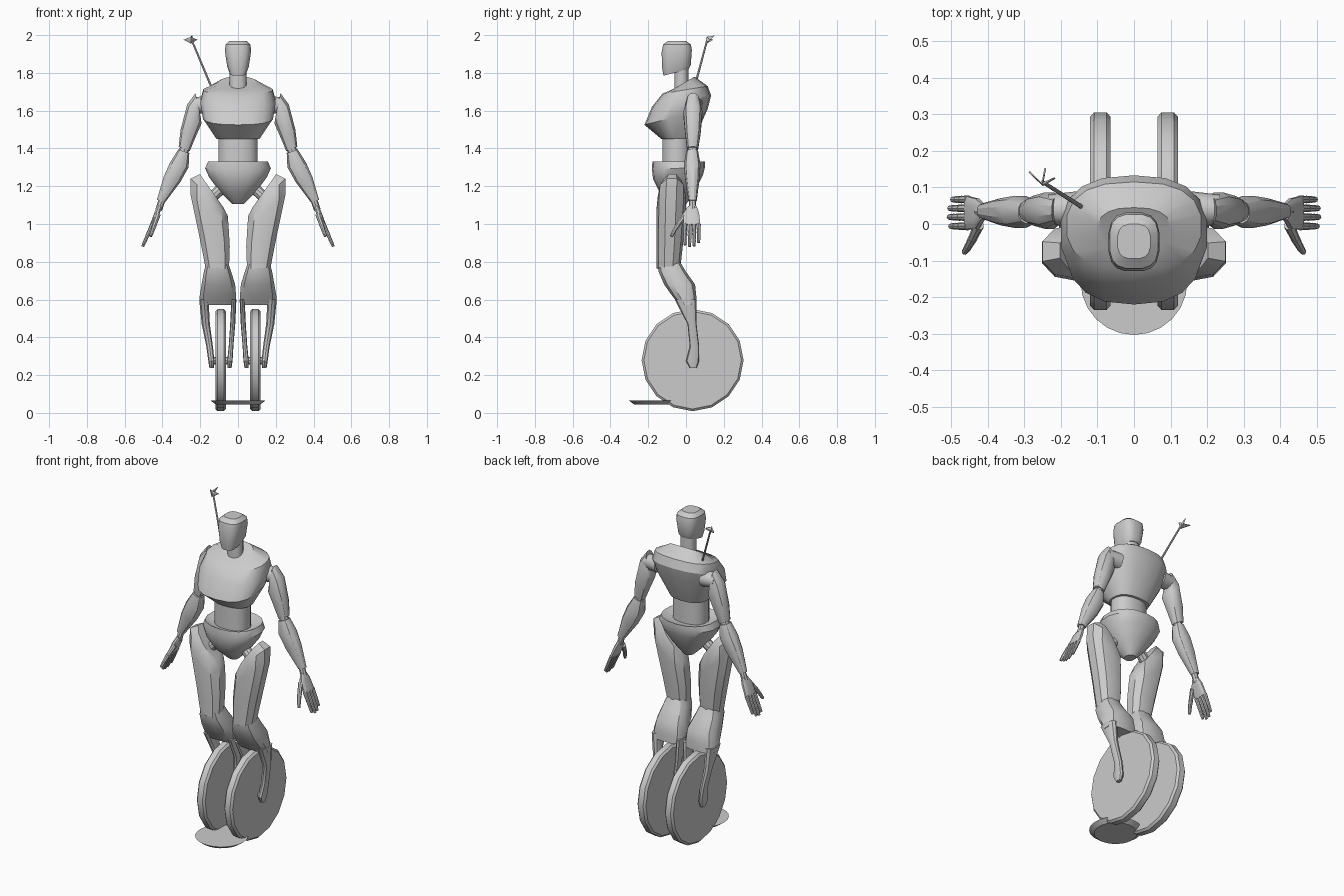
import bpy, bmesh, math
from mathutils import Vector

cube = bpy.data.objects.get("Cube")
if cube:
    bpy.data.objects.remove(cube, do_unlink=True)

GREY = (0.6, 0.6, 0.6, 1)
mat = bpy.data.materials.new("plain grey")
mat.use_nodes = True
mat.diffuse_color = GREY
mat.node_tree.nodes["Principled BSDF"].inputs["Base Color"].default_value = GREY


def finish(name, bm, angle=32):
    bmesh.ops.recalc_face_normals(bm, faces=bm.faces)
    mesh = bpy.data.meshes.new(name)
    bm.to_mesh(mesh)
    bm.free()
    mesh.materials.append(mat)
    obj = bpy.data.objects.new(name, mesh)
    bpy.context.collection.objects.link(obj)
    bpy.ops.object.select_all(action='DESELECT')
    obj.select_set(True)
    bpy.context.view_layer.objects.active = obj
    bpy.ops.object.shade_smooth_by_angle(angle=math.radians(angle))
    return obj


def limb_ring(x0, z0, x1, z1, yf, yb):
    """Ring spanning an inner and an outer point, tilted sideways."""
    return (Vector(((x0 + x1) / 2, (yf + yb) / 2, (z0 + z1) / 2)),
            Vector(((x1 - x0) / 2, 0, (z1 - z0) / 2)), Vector((0, (yb - yf) / 2, 0)))


def body_ring(w, yf, zf, yb, zb):
    """Symmetric ring of half width w, tilted front to back."""
    return (Vector((0, (yf + yb) / 2, (zf + zb) / 2)),
            Vector((w, 0, 0)), Vector((0, (yb - yf) / 2, (zb - zf) / 2)))


def loft(name, rings, sides=12, power=2.3, side=1, angle=32):
    bm = bmesh.new()
    loops = []
    for c, a, b in rings:
        loop = []
        for i in range(sides):
            t = 2 * math.pi * (i + 0.5) / sides
            u, v = (math.copysign(abs(f) ** (2 / power), f) for f in (math.cos(t), math.sin(t)))
            p = c + a * u + b * v
            loop.append(bm.verts.new((p.x * side, p.y, p.z)))
        loops.append(loop)
    for lo, hi in zip(loops, loops[1:]):
        for i in range(sides):
            j = (i + 1) % sides
            bm.faces.new((lo[i], lo[j], hi[j], hi[i]))
    bm.faces.new(loops[0])
    bm.faces.new(loops[-1])
    return finish(name, bm, angle)


def add_strut(bm, p, q, r0, r1, sides=8, side=1):
    """Tapered round bar from p to q."""
    p, q = (Vector((v[0] * side, v[1], v[2])) for v in (p, q))
    rot = (q - p).to_track_quat('Z', 'Y').to_matrix().to_4x4()
    rot.translation = (p + q) / 2
    bmesh.ops.create_cone(bm, cap_ends=True, segments=sides, radius1=r0, radius2=r1,
                          depth=(q - p).length, matrix=rot)


def strut(name, *args, **kw):
    bm = bmesh.new()
    add_strut(bm, *args, **kw)
    return finish(name, bm)


# Head, neck and trunk
loft("head", [body_ring(*r) for r in (
    (.045, -.12, 1.785, .015, 1.82), (.058, -.128, 1.83, .026, 1.84),
    (.07, -.13, 1.91, .032, 1.92), (.067, -.122, 1.95, .027, 1.95),
    (.045, -.095, 1.97, .0, 1.97))], sides=16, power=3)
loft("neck", [body_ring(.045, -.062, z, .012, z) for z in (1.68, 1.83)], 14)
loft("torso", [body_ring(*r) for r in (
    (.115, -.13, 1.45, .045, 1.45), (.188, -.22, 1.525, .115, 1.61),
    (.202, -.18, 1.62, .133, 1.68), (.185, -.125, 1.69, .115, 1.73),
    (.10, -.075, 1.71, .045, 1.78))], sides=18, power=2.5)
loft("waist", [body_ring(.105, -.127, z, .03, z) for z in (1.29, 1.47)], 16)
loft("pelvis", [body_ring(*r) for r in (
    (.03, -.07, 1.105, .0, 1.105), (.10, -.14, 1.17, .05, 1.18),
    (.155, -.175, 1.24, .09, 1.26), (.176, -.18, 1.29, .10, 1.30),
    (.16, -.178, 1.33, .10, 1.33), (.115, -.14, 1.31, .04, 1.31))], sides=18)

# Shoulder aerial with a small folded vane
strut("aerial", (-.145, .048, 1.735), (-.25, .115, 1.985), .006, .005)
bm = bmesh.new()
root, top, outer, inner, back = (bm.verts.new(v) for v in (
    (-.25, .108, 1.955), (-.252, .112, 1.99), (-.285, .145, 1.975),
    (-.217, .128, 1.975), (-.245, .153, 1.998)))
for tri in ((root, top, outer), (root, inner, top), (root, top, back)):
    bm.faces.new(tri)
vane = finish("aerial_vane", bm)
thick = vane.modifiers.new("thickness", 'SOLIDIFY')
thick.thickness = .005

# Standing dish in front of the wheels
strut("front_dish", (0, -.157, .045), (0, -.157, .066), .118, .146, sides=24)

for side, tag in ((1, "left_"), (-1, "right_")):
    # Arm
    strut(tag + "shoulder_joint", (.15, .04, 1.63), (.235, .04, 1.63), .05, .04, sides=12, side=side)
    loft(tag + "upper_arm", [limb_ring(*r) for r in (
        (.197, 1.56, .225, 1.695, .0, .075), (.192, 1.53, .27, 1.635, -.015, .088),
        (.225, 1.455, .305, 1.50, -.005, .078), (.255, 1.385, .315, 1.41, .005, .065))],
        side=side)
    strut(tag + "elbow", (.275, .034, 1.42), (.30, .034, 1.35), .026, .026, side=side)
    loft(tag + "forearm", [limb_ring(*r) for r in (
        (.257, 1.375, .317, 1.395, .0, .065), (.26, 1.30, .362, 1.325, -.012, .078),
        (.305, 1.22, .395, 1.25, -.005, .072), (.385, 1.115, .43, 1.128, .013, .057))],
        side=side)

    # Hand
    strut(tag + "wrist", (.40, .035, 1.135), (.42, .034, 1.075), .018, .018, side=side)
    loft(tag + "palm", [limb_ring(*r) for r in (
        (.402, 1.09, .425, 1.098, .012, .056), (.414, 1.055, .442, 1.063, -.013, .07),
        (.444, .992, .465, 1.0, -.016, .077))], power=3, side=side)
    bm = bmesh.new()
    for y, length in ((-.006, .92), (.019, 1), (.043, .97), (.067, .82)):
        knuckle, tip = Vector((.453, y, 1.0)), Vector((.505, y, .88))
        tip = knuckle.lerp(tip, length)
        joints = [knuckle.lerp(tip, t) for t in (0, .42, .73, 1)]
        for k in range(3):
            add_strut(bm, joints[k], joints[k + 1], .0115 - .001 * k, .0095 - .001 * k, side=side)
    thumb = [(.424, -.003, 1.05), (.441, -.04, 1.0), (.453, -.062, .965), (.463, -.077, .935)]
    for k in range(3):
        add_strut(bm, thumb[k], thumb[k + 1], .015 - .002 * k, .012 - .002 * k, side=side)
    finish(tag + "fingers", bm)

    # Leg
    strut(tag + "hip_joint", (.05, -.05, 1.225), (.16, -.07, 1.12), .03, .03, sides=10, side=side)
    loft(tag + "thigh", [limb_ring(*r) for r in (
        (.075, 1.085, .205, 1.268, -.13, -.015), (.05, 1.04, .255, 1.245, -.15, .0),
        (.045, .98, .256, 1.16, -.157, .0), (.04, .88, .205, .92, -.157, -.015),
        (.045, .76, .175, .77, -.155, -.03))], sides=10, side=side)
    loft(tag + "shin", [limb_ring(*r) for r in (
        (.052, .80, .168, .80, -.15, -.03), (.035, .75, .182, .75, -.148, .0),
        (.013, .68, .195, .68, -.118, .05), (.008, .62, .205, .62, -.075, .056),
        (.009, .57, .207, .57, -.035, .056))], sides=12, power=2.8, side=side)

    # Wheel fork
    profile = ((.60, -.06, .056), (.47, .008, .056), (.35, .02, .07),
               (.275, .0, .07), (.238, .02, .056))
    spans = {"outer": ((.155, .206), (.148, .193), (.132, .168), (.124, .158), (.128, .152)),
             "inner": ((.008, .036), (.014, .042), (.024, .05), (.028, .058), (.034, .056))}
    for which, xs in spans.items():
        loft(tag + which + "_fork", [limb_ring(x0, z, x1, z, yf, yb)
             for (z, yf, yb), (x0, x1) in zip(profile, xs)], sides=10, power=2.5, side=side)
    strut(tag + "axle", (.04, .035, .277), (.14, .035, .277), .02, .02, side=side)

    # Wheel: sixteen sides, chamfered tread
    bm = bmesh.new()
    loops = []
    for off, r in ((-.028, .258), (-.017, .27), (.017, .27), (.028, .258)):
        loops.append([bm.verts.new((side * (.092 + off), .035 + r * math.cos(k * math.pi / 8),
                                    .279 + r * math.sin(k * math.pi / 8))) for k in range(16)])
    for lo, hi in zip(loops, loops[1:]):
        for k in range(16):
            j = (k + 1) % 16
            bm.faces.new((lo[k], lo[j], hi[j], hi[k]))
    bm.faces.new(loops[0])
    bm.faces.new(loops[-1])
    finish(tag + "wheel", bm, 25)
